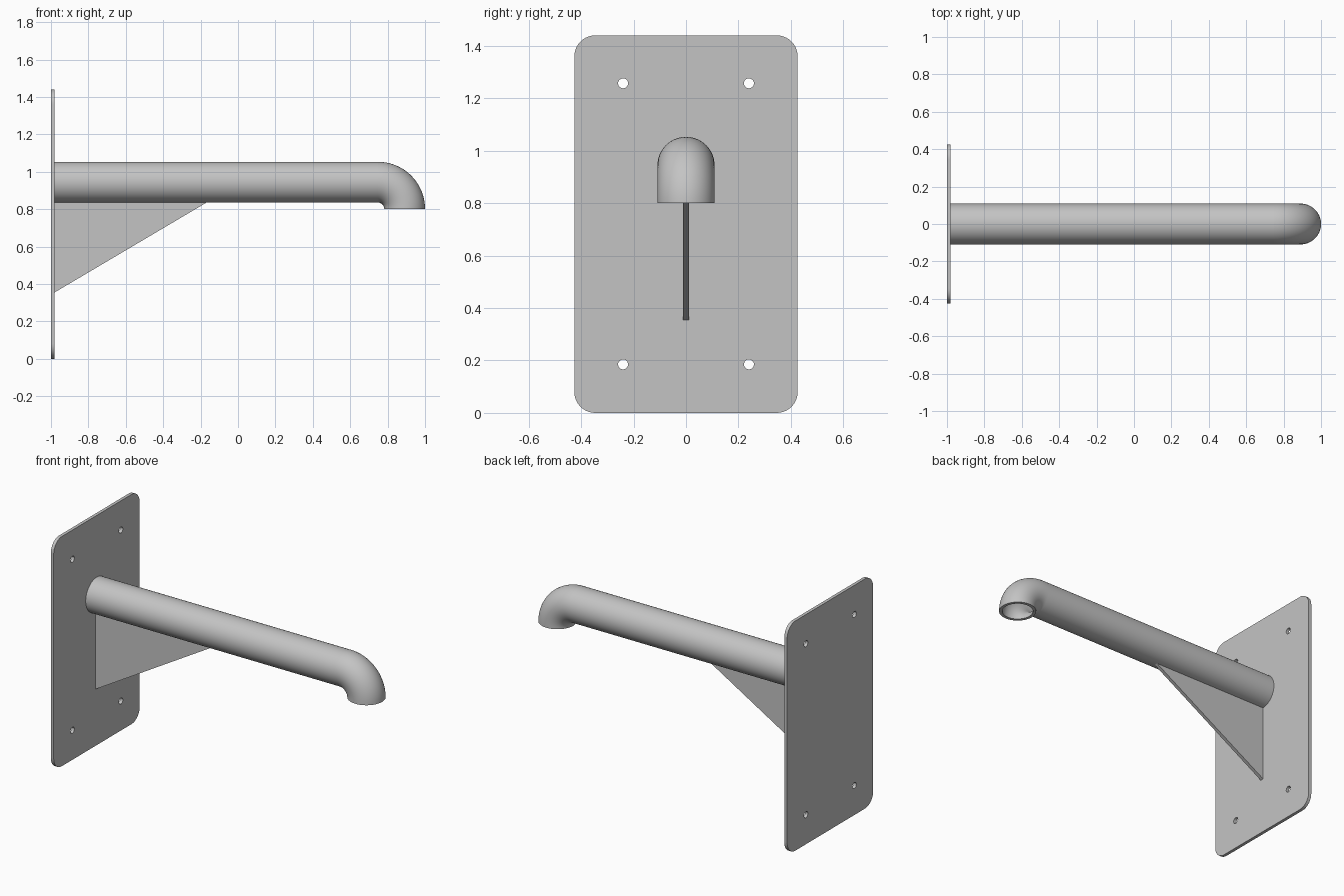
import bpy, bmesh
from math import sin, cos, pi, radians
from mathutils import Vector

cube = bpy.data.objects.get("Cube")
if cube:
    bpy.data.objects.remove(cube)

STEEL = (0.55, 0.55, 0.55, 1)
steel = bpy.data.materials.new("grey steel")
steel.use_nodes = True
steel.diffuse_color = STEEL
steel.node_tree.nodes["Principled BSDF"].inputs["Base Color"].default_value = STEEL

PLATE_FACE = -0.98
AXIS_Z, OUTER, INNER = 0.944, 0.109, 0.09
BEND = 0.143
BEND_X = 0.891 - BEND      # where the straight pipe meets the elbow


def finish(name, bm, smooth=False):
    bmesh.ops.recalc_face_normals(bm, faces=bm.faces)
    mesh = bpy.data.meshes.new(name)
    bm.to_mesh(mesh)
    bm.free()
    mesh.materials.append(steel)
    obj = bpy.data.objects.new(name, mesh)
    bpy.context.collection.objects.link(obj)
    if smooth:
        bpy.ops.object.select_all(action='DESELECT')
        obj.select_set(True)
        bpy.context.view_layer.objects.active = obj
        bpy.ops.object.shade_smooth_by_angle(angle=radians(35))
    return obj


def arc(cy, cz, r, start, end, steps):
    return [(cy + r * cos(start + (end - start) * i / steps),
             cz + r * sin(start + (end - start) * i / steps)) for i in range(steps + 1)]


def slab(name, loops, origin, to_point, thickness):
    """Fill outlines (the later ones are holes) and extrude by the thickness vector."""
    bm = bmesh.new()
    for loop in loops:
        verts = [bm.verts.new(origin + to_point(p)) for p in loop]
        for a, b in zip(verts, verts[1:] + verts[:1]):
            bm.edges.new((a, b))
    bmesh.ops.triangle_fill(bm, edges=bm.edges[:], use_beauty=True)
    result = bmesh.ops.extrude_face_region(bm, geom=bm.faces[:], use_keep_orig=True)
    moved = [v for v in result["geom"] if isinstance(v, bmesh.types.BMVert)]
    bmesh.ops.translate(bm, verts=moved, vec=thickness)
    return finish(name, bm, True)


def tube(name, path, sides=64):
    """Hollow tube along (centre, tilt) stations in the xz plane."""
    bm = bmesh.new()
    rings = []
    stations = [(s, OUTER) for s in path] + [(s, INNER) for s in reversed(path)]
    for (centre, tilt), r in stations:
        across, up = Vector((0, 1, 0)), Vector((sin(tilt), 0, cos(tilt)))
        rings.append([bm.verts.new(centre + r * (across * cos(t) + up * sin(t)))
                      for t in (2 * pi * i / sides for i in range(sides))])
    for a, b in zip(rings, rings[1:] + rings[:1]):
        for i in range(sides):
            j = (i + 1) % sides
            bm.faces.new((a[i], a[j], b[j], b[i]))
    return finish(name, bm, True)


# Wall plate with rounded corners and four bolt holes
HALF_W, HEIGHT, CORNER = 0.426, 1.44, 0.08
outline = []
for k, (sy, z) in enumerate([(1, HEIGHT - CORNER), (-1, HEIGHT - CORNER), (-1, CORNER), (1, CORNER)]):
    outline += arc(sy * (HALF_W - CORNER), z, CORNER, k * pi / 2, (k + 1) * pi / 2, 10)
holes = [arc(y, z, 0.019, 0, 2 * pi, 24)[:-1] for y in (-0.24, 0.24) for z in (0.185, 1.257)]
slab("wall_plate", [outline] + holes, Vector((-1, 0, 0)),
     lambda p: Vector((0, p[0], p[1])), Vector((PLATE_FACE + 1, 0, 0)))

# Triangular gusset under the pipe
top = AXIS_Z - OUTER + 0.002
slab("gusset", [[(PLATE_FACE, 0.355), (-0.165, top), (PLATE_FACE, top)]], Vector((0, -0.011, 0)),
     lambda p: Vector((p[0], 0, p[1])), Vector((0, 0.022, 0)))

# Straight pipe
tube("arm_pipe", [(Vector((x, 0, AXIS_Z)), 0) for x in (PLATE_FACE, BEND_X)])

# Elbow turning down to the open end
tube("elbow", [(Vector((BEND_X + BEND * sin(t), 0, AXIS_Z - BEND + BEND * cos(t))), t)
               for t in (pi / 2 * i / 20 for i in range(21))])
